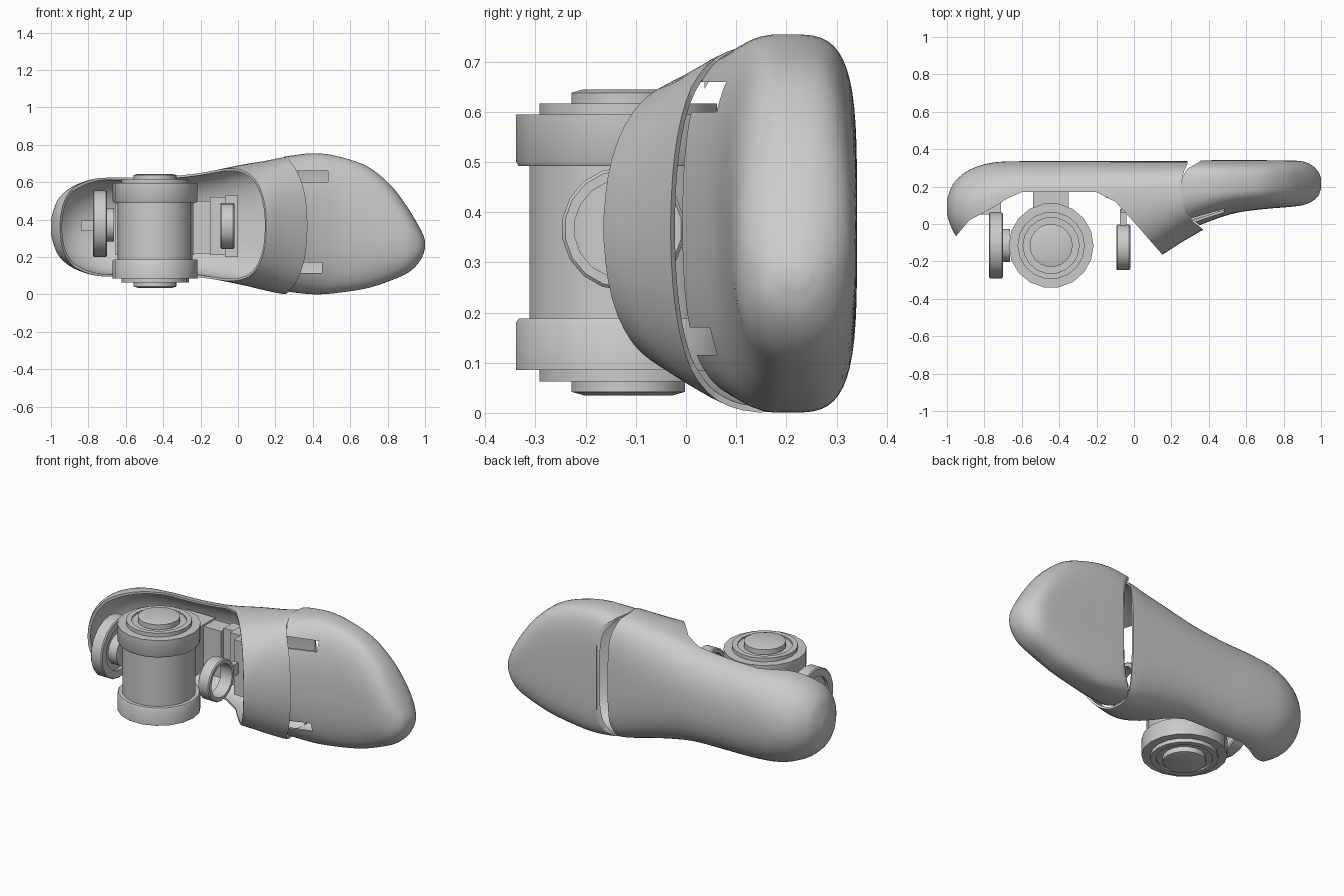
import bpy, bmesh, math
from mathutils import Vector, Matrix

if "Cube" in bpy.data.objects:
    bpy.data.objects.remove(bpy.data.objects["Cube"])


def make(name, bm):
    bmesh.ops.recalc_face_normals(bm, faces=bm.faces)
    me = bpy.data.meshes.new(name)
    bm.to_mesh(me)
    bm.free()
    ob = bpy.data.objects.new(name, me)
    bpy.context.collection.objects.link(ob)
    return ob


def activate(ob):
    bpy.ops.object.select_all(action='DESELECT')
    ob.select_set(True)
    bpy.context.view_layer.objects.active = ob


def smooth(ob, angle=35):
    activate(ob)
    bpy.ops.object.shade_smooth_by_angle(angle=math.radians(angle))


def refine(stations, n=4):
    # Catmull-Rom interpolation of the loft stations
    s = [stations[0]] + stations + [stations[-1]]
    out = []
    for i in range(1, len(s) - 2):
        for k in range(n):
            t = k / n
            out.append([0.5 * (2 * b + (c - a) * t + (2 * a - 5 * b + 4 * c - d) * t * t
                               + (3 * b - a - 3 * c + d) * t ** 3)
                        for a, b, c, d in zip(s[i - 1], s[i], s[i + 1], s[i + 2])])
    return out + [stations[-1]]


def loft(name, stations, front_exp, n=56):
    # station: x, bottom z, top z, front y, widest y, back y, back squareness
    bm = bmesh.new()
    rings = []
    for x, lo, hi, yf, ym, yb, back_exp in refine(stations):
        ring = []
        for i in range(n):
            a = 2 * math.pi * (i + 0.5) / n
            c, s = math.cos(a), math.sin(a)
            e = 2 / (back_exp if c > 0 else front_exp)
            cy, sz = abs(c) ** e, math.copysign(abs(s) ** e, s)
            y = ym + (yb - ym) * cy if c > 0 else ym - (ym - yf) * cy
            ring.append(bm.verts.new((x, y, (lo + hi) / 2 + (hi - lo) / 2 * sz)))
        rings.append(ring)
    for r, q in zip(rings, rings[1:]):
        for i in range(n):
            j = (i + 1) % n
            bm.faces.new((r[i], r[j], q[j], q[i]))
    bm.faces.new(rings[0])
    bm.faces.new(rings[-1])
    return make(name, bm)


def prism(name, outline, z0=-0.5, z1=1.5, helper=True):
    bm = bmesh.new()
    f = bm.faces.new([bm.verts.new((x, y, z0)) for x, y in outline])
    ext = bmesh.ops.extrude_face_region(bm, geom=[f])['geom']
    bmesh.ops.translate(bm, vec=(0, 0, z1 - z0),
                        verts=[v for v in ext if isinstance(v, bmesh.types.BMVert)])
    ob = make(name, bm)
    ob.hide_render = helper
    return ob


def shell(name, stations, front_exp, wall, cutters, late_cutters=()):
    # outer loft, trimmed by the cutters and hollowed by a slightly smaller loft
    ob = loft(name, stations, front_exp)
    inner = loft("cavity_cutter", [(x * (1 - wall), lo + wall, hi - wall, yf + wall, ym, yb - wall, e)
                                   for x, lo, hi, yf, ym, yb, e in stations], front_exp)
    activate(ob)
    for c in [*cutters, inner, *late_cutters]:
        m = ob.modifiers.new("cut", 'BOOLEAN')
        m.operation, m.solver, m.object = 'DIFFERENCE', 'EXACT', c
        bpy.ops.object.modifier_apply(modifier=m.name)
        bpy.data.objects.remove(c)
    smooth(ob)


def lathe(name, profile, centre, axis='Z', n=20):
    # closed or axis-to-axis profile of (radius, height)
    bm = bmesh.new()
    vs = [bm.verts.new((r, 0, h)) for r, h in profile]
    edges = [bm.edges.new((vs[i], vs[i - 1])) for i in range(len(vs))
             if not (profile[i][0] == 0 and profile[i - 1][0] == 0)]
    bmesh.ops.spin(bm, geom=vs + edges, axis=(0, 0, 1), cent=(0, 0, 0),
                   angle=2 * math.pi, steps=n)
    bmesh.ops.remove_doubles(bm, verts=bm.verts, dist=1e-4)
    if axis == 'X':
        bm.transform(Matrix.Rotation(math.pi / 2, 4, 'Y'))
    bm.transform(Matrix.Translation(Vector(centre)))
    ob = make(name, bm)
    smooth(ob)
    return ob


def box(name, x0, x1, y0, y1, z0, z1):
    return prism(name, [(x0, y0), (x1, y0), (x1, y1), (x0, y1)], z0, z1, False)


# Main shell: domed left end widening into a closed collar on the right
opening = prism("opening_cutter", [
    (-1.2, -.3), (-1.1, -.16), (-.96, -.075), (-.88, .02), (-.75, .09), (-.68, .135), (-.6, .17),
    (-.2, .17), (-.1, .12), (0, .01), (.15, -.162), (.15, -1), (-1.2, -1)])
seam = prism("seam_cutter", [
    (.45, -.10), (.37, -.03), (.32, .01), (.28, .06), (.258, .12), (.25, .18), (.256, .24),
    (.27, .29), (.285, .32), (.285, .5), (.8, .5), (.8, -.10)])
shell("main_shell", [
    (-1.0, .32, .40, .05, .09, .13, 2),
    (-.98, .25, .47, -.01, .09, .19, 2),
    (-.95, .195, .525, -.067, .09, .235, 2),
    (-.88, .14, .58, -.15, .10, .29, 2),
    (-.76, .10, .62, -.23, .12, .328, 2.1),
    (-.60, .095, .625, -.27, .15, .336, 2.2),
    (-.40, .095, .63, -.28, .16, .336, 2.2),
    (-.20, .09, .65, -.28, .16, .336, 2.3),
    (.00, .055, .69, -.24, .16, .336, 2.5),
    (.15, .02, .715, -.165, .16, .336, 2.8),
    (.26, .0, .735, -.095, .16, .336, 3.1),
    (.45, -.01, .745, .015, .16, .336, 3.2)], 2.1, .012, [opening, seam])

# Tip shell: hollow rounded cap with two small front notches
tip_seam = prism("tip_seam_cutter", [
    (.42, -.06), (.362, -.015), (.312, .022), (.274, .07), (.253, .13), (.247, .19), (.256, .245),
    (.285, .295), (.355, .335), (.37, .5), (0, .5), (0, -.3), (.42, -.3)])
notches = [prism("notch_cutter", [(.3, -.2), (x, -.2), (x, .14), (.3, .14)], z0, z1)
           for x, z0, z1 in ((.48, .60, .66), (.45, .115, .17))]
shell("tip_shell", [
    (.18, .03, .725, -.09, .19, .34, 3.6),
    (.30, .01, .745, -.03, .19, .34, 4),
    (.42, .0, .755, .02, .19, .341, 4),
    (.55, .01, .735, .06, .19, .341, 3.8),
    (.70, .035, .68, .08, .20, .341, 3.4),
    (.82, .075, .58, .09, .21, .34, 3),
    (.90, .11, .475, .10, .215, .335, 2.6),
    (.95, .15, .395, .12, .22, .315, 2.3),
    (.985, .20, .33, .15, .22, .28, 2),
    (1.0, .25, .29, .19, .22, .245, 2)], 2.4, .012, [tip_seam], notches)

# Upright drum with flanges and stepped end caps
half = [(.20, 0), (.20, .152), (.222, .152), (.227, .16), (.227, .255),
        (.18, .255), (.18, .277), (.15, .277), (.15, .268), (.115, .268), (.115, .298),
        (.09, .305), (0, .305)]
lathe("drum", [(r, -h) for r, h in reversed(half)] + half[1:], (-.443, -.115, .34), n=18)


# Side wheels, axis along x
def ring(name, outer, inner, width, centre):
    w, b = width / 2, .006
    lathe(name, [(inner, -w), (outer - b, -w), (outer, -w + b), (outer, w - b),
                 (outer - b, w), (inner, w)], centre, 'X', 18)


ring("left_wheel", .178, .13, .075, (-.738, -.115, .378))
lathe("left_wheel_disc", [(0, -.02), (.135, -.02), (.135, .02), (.09, .02), (.09, .075), (0, .075)],
      (-.738, -.115, .372), 'X', 18)
ring("right_wheel", .123, .098, .075, (-.057, -.125, .367))

# Mounting blocks between the mechanism and the shell wall
box("drum_mount", -.54, -.35, 0, .285, .22, .50)
box("back_block", -.655, -.235, .175, .28, .21, .49)
box("left_wheel_mount", -.84, -.71, .05, .24, .34, .395)
for i, (x0, x1, y0, z0, z1) in enumerate(((-.235, -.15, .20, .22, .50), (-.15, -.07, .14, .21, .52),
                                          (-.07, 0, .06, .20, .53))):
    box("right_step_block_%d" % i, x0, x1, y0, .285, z0, z1)
box("right_wheel_arm", -.075, -.04, -.02, .08, .33, .40)
